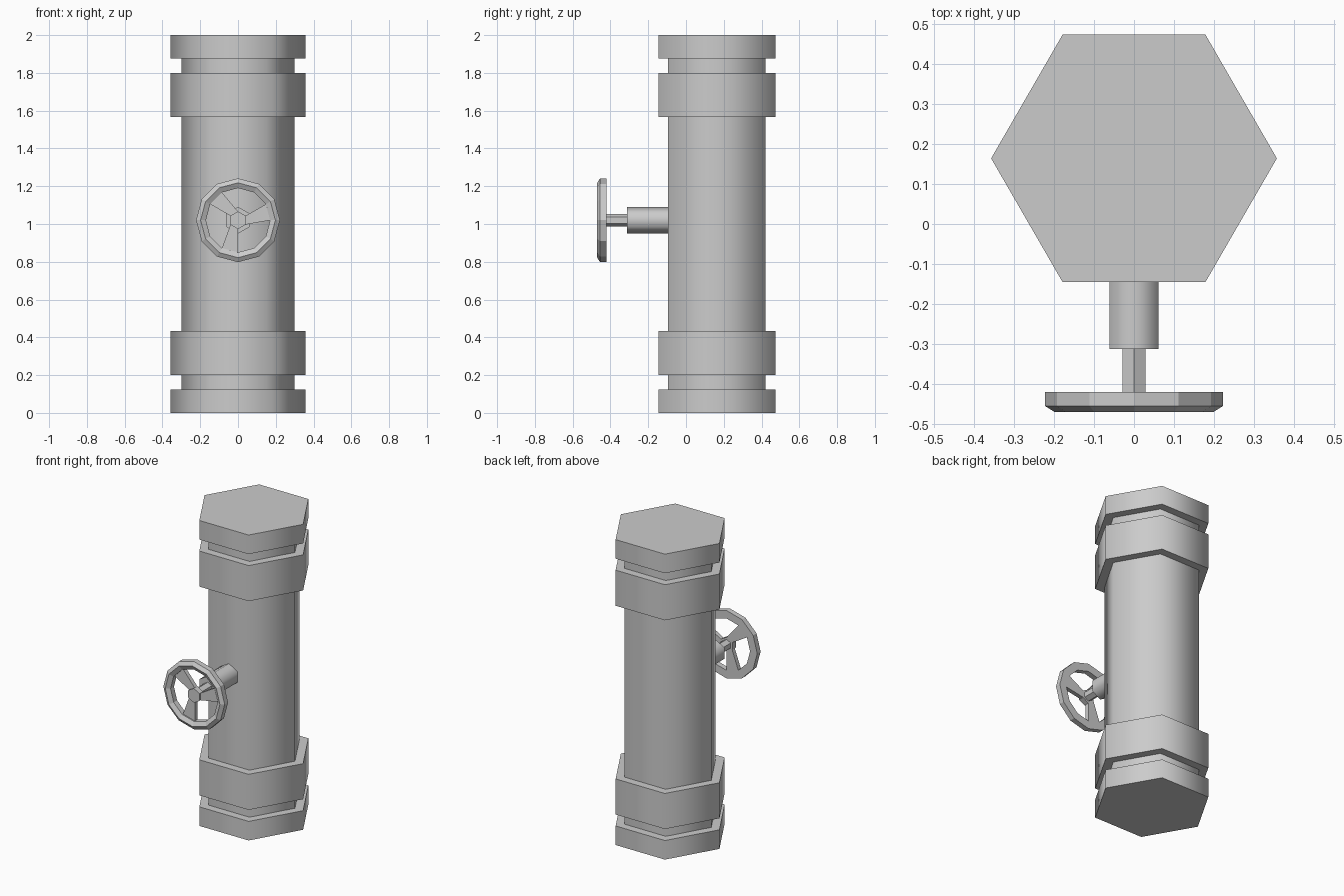
import bpy, bmesh, math
from mathutils import Matrix

if "Cube" in bpy.data.objects:
    bpy.data.objects.remove(bpy.data.objects["Cube"])

PIPE_Y = 0.164   # pipe axis
VALVE_Z = 1.02   # valve axis height


def make(name, bm, smooth=False):
    bmesh.ops.recalc_face_normals(bm, faces=bm.faces)
    me = bpy.data.meshes.new(name)
    bm.to_mesh(me)
    bm.free()
    ob = bpy.data.objects.new(name, me)
    bpy.context.collection.objects.link(ob)
    if smooth:
        bpy.ops.object.select_all(action='DESELECT')
        ob.select_set(True)
        bpy.context.view_layer.objects.active = ob
        bpy.ops.object.shade_smooth_by_angle(angle=math.radians(65))
    return ob


def lathe(profile, sides, place, closed=False):
    """Rings of (radius, height) about an axis; capped unless closed in a loop."""
    bm = bmesh.new()
    rings = []
    for r, h in profile:
        ring = []
        for i in range(sides):
            a = math.tau * i / sides
            ring.append(bm.verts.new(place(r * math.cos(a), r * math.sin(a), h)))
        rings.append(ring)
    pairs = list(zip(rings, rings[1:]))
    if closed:
        pairs.append((rings[-1], rings[0]))
    else:
        bm.faces.new(rings[0])
        bm.faces.new(rings[-1])
    for lo, hi in pairs:
        for i in range(sides):
            j = (i + 1) % sides
            bm.faces.new((lo[i], lo[j], hi[j], hi[i]))
    return bm


def on_pipe(u, v, h):
    return (u, PIPE_Y + v, h)


def on_valve(u, v, h):
    return (u, h, VALVE_Z + v)


def on_valve_point_up(u, v, h):
    return (v, h, VALVE_Z + u)


# Hexagonal pipe with end flanges and collars
BODY, BAND = 0.298, 0.357
lower = [(BAND, 0), (BAND, 0.125), (BODY, 0.125), (BODY, 0.2),
         (BAND, 0.2), (BAND, 0.433), (BODY, 0.433)]
upper = [(r, 2 - h) for r, h in reversed(lower)]
# the neck and collar heights are mirrored about the middle
make("pipe", lathe(lower + upper, 6, on_pipe), smooth=True)

# Valve socket, shaft and hub
make("valve_socket", lathe([(0.071, 0.0), (0.071, -0.312)], 6, on_valve_point_up), smooth=True)
make("valve_shaft", lathe([(0.033, -0.30), (0.033, -0.43)], 6, on_valve_point_up))
make("wheel_hub", lathe([(0.047, -0.421), (0.047, -0.457)], 6, on_valve_point_up))

# Twelve-sided hand wheel rim
rim = [(0.222, -0.42), (0.222, -0.455), (0.198, -0.47), (0.17, -0.455), (0.17, -0.42)]
make("wheel_rim", lathe(rim, 12, on_valve, closed=True))

# Three flared spokes, each joining a hub side to a rim side
for k in range(3):
    bm = bmesh.new()
    base = math.tau * k / 3
    corners = [(0.046, -30), (0.17, 0), (0.17, 30), (0.046, 30)]
    rows = []
    for y in (-0.42, -0.447):
        rows.append([bm.verts.new(on_valve(r * math.cos(base + math.radians(d)),
                                           r * math.sin(base + math.radians(d)), y))
                     for r, d in corners])
    back, front = rows
    bm.faces.new(back)
    bm.faces.new(front)
    for i in range(4):
        j = (i + 1) % 4
        bm.faces.new((back[i], back[j], front[j], front[i]))
    make(f"wheel_spoke_{k + 1}", bm)
